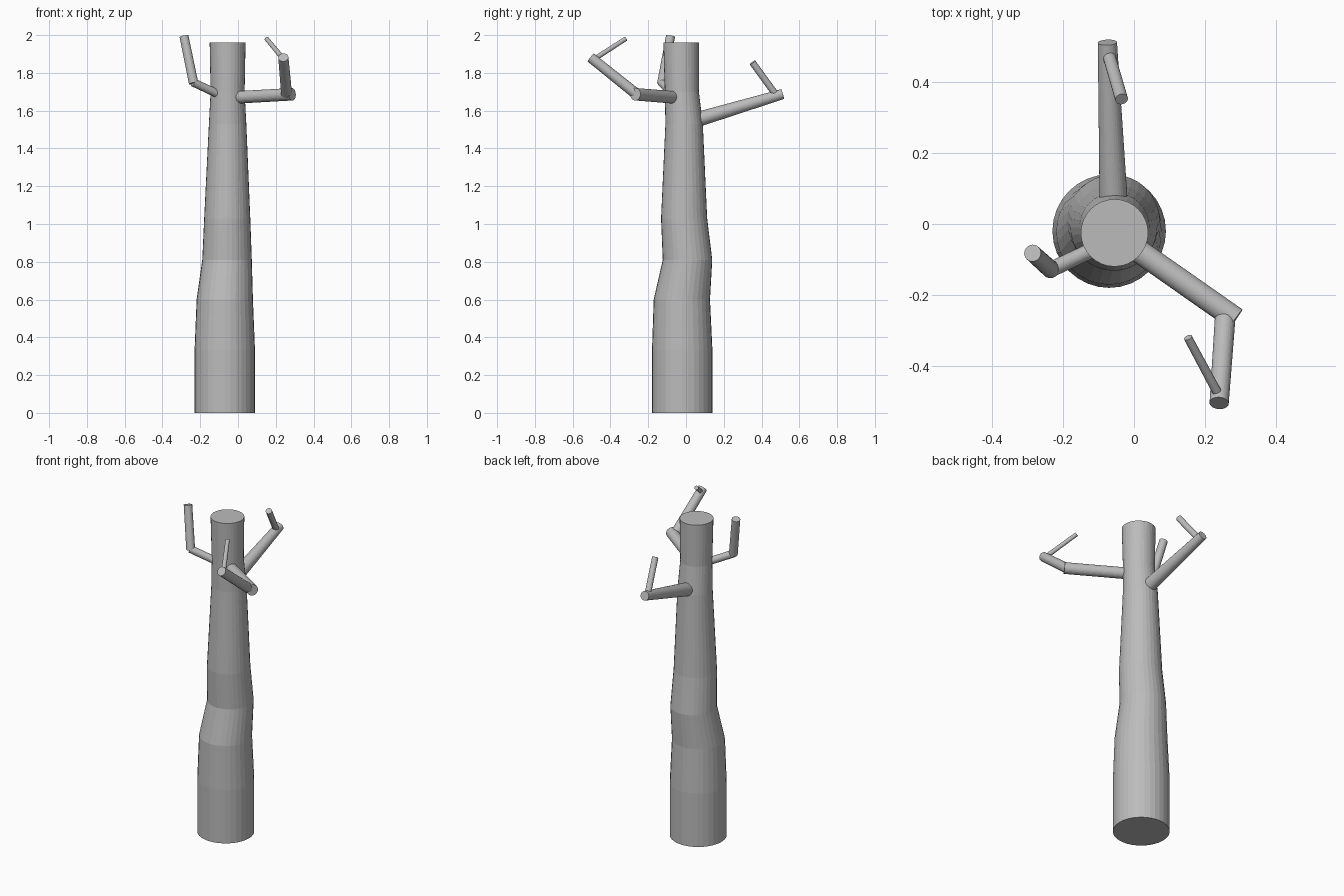
import bpy, bmesh, math
from mathutils import Vector

SIDES = 32

cube = bpy.data.objects.get("Cube")
if cube:
    bpy.data.objects.remove(cube, do_unlink=True)

bark = bpy.data.materials.new("grey_bark")
bark.use_nodes = True
bark.diffuse_color = (0.5, 0.5, 0.5, 1)
bark.node_tree.nodes["Principled BSDF"].inputs["Base Color"].default_value = bark.diffuse_color


def loft(name, rings):
    """Capped tube through rings of (centre, x axis, y axis, radius)."""
    bm = bmesh.new()
    loops = []
    for centre, u, v, radius in rings:
        angles = [math.tau * i / SIDES for i in range(SIDES)]
        loops.append([bm.verts.new(centre + radius * (u * math.cos(a) + v * math.sin(a)))
                      for a in angles])
    for low, high in zip(loops, loops[1:]):
        for i in range(SIDES):
            j = (i + 1) % SIDES
            bm.faces.new((low[i], low[j], high[j], high[i]))
    bm.faces.new(loops[0][::-1])
    bm.faces.new(loops[-1])
    mesh = bpy.data.meshes.new(name)
    bm.to_mesh(mesh)
    bm.free()
    mesh.materials.append(bark)
    obj = bpy.data.objects.new(name, mesh)
    bpy.context.collection.objects.link(obj)
    return obj


def limb(name, start, end, r_start, r_end):
    """Straight tapered branch with square-cut ends."""
    a, b = Vector(start), Vector(end)
    turn = (b - a).to_track_quat('Z', 'Y')
    u, v = turn @ Vector((1, 0, 0)), turn @ Vector((0, 1, 0))
    return loft(name, [(a, u, v, r_start), (b, u, v, r_end)])


# Trunk: height, centre x, centre y, radius
trunk = [(0, -0.07, -0.02, 0.16), (0.33, -0.07, -0.02, 0.16),
         (0.6, -0.07, -0.022, 0.149), (0.81, -0.058, 0.008, 0.131),
         (1.03, -0.057, -0.01, 0.122), (1.53, -0.055, -0.01, 0.099),
         (1.7, -0.055, -0.022, 0.09), (1.96, -0.055, -0.025, 0.095)]
loft("trunk", [(Vector((x, y, z)), Vector((1, 0, 0)), Vector((0, 1, 0)), r)
               for z, x, y, r in trunk])

# Front left branch with two further joints
limb("front_branch", (-0.01, -0.06, 1.67), (0.287, -0.268, 1.687), 0.033, 0.033)
limb("front_branch_fork", (0.257, -0.265, 1.69), (0.24, -0.505, 1.882), 0.029, 0.027)
limb("front_twig", (0.235, -0.475, 1.88), (0.152, -0.32, 1.98), 0.013, 0.012)

# Back branch and its twig
limb("back_branch", (-0.057, 0.05, 1.55), (-0.075, 0.512, 1.688), 0.04, 0.027)
limb("back_twig", (-0.07, 0.472, 1.69), (-0.035, 0.352, 1.855), 0.018, 0.018)

# Right branch and its upright twig
limb("right_branch", (-0.11, -0.07, 1.69), (-0.238, -0.13, 1.75), 0.022, 0.022)
limb("right_twig", (-0.235, -0.128, 1.745), (-0.286, -0.082, 1.994), 0.025, 0.024)
